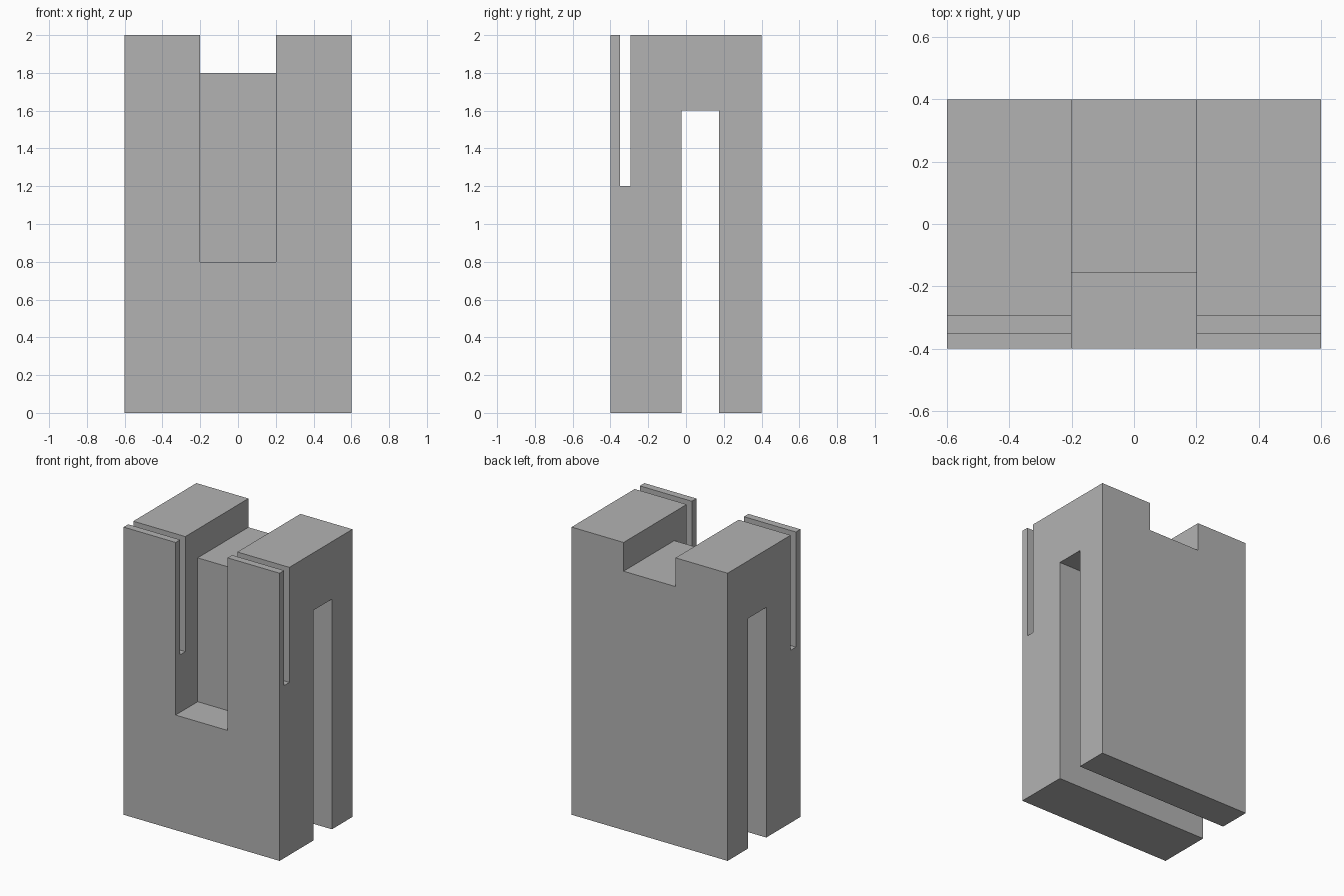
import bpy
import bmesh

cube = bpy.data.objects.get("Cube")
if cube:
    bpy.data.objects.remove(cube, do_unlink=True)

grey = bpy.data.materials.new("mid_grey")
grey.use_nodes = True
colour = (0.45, 0.45, 0.45, 1)
grey.diffuse_color = colour
grey.node_tree.nodes["Principled BSDF"].inputs["Base Color"].default_value = colour


def prism(name, profile, half_width):
    """Extrude a (y, z) side profile along x, centred on x = 0."""
    bm = bmesh.new()
    face = bm.faces.new([bm.verts.new((-half_width, y, z)) for y, z in profile])
    extruded = bmesh.ops.extrude_face_region(bm, geom=[face])["geom"]
    verts = [v for v in extruded if isinstance(v, bmesh.types.BMVert)]
    bmesh.ops.translate(bm, verts=verts, vec=(2 * half_width, 0, 0))
    bmesh.ops.recalc_face_normals(bm, faces=bm.faces)
    mesh = bpy.data.meshes.new(name)
    bm.to_mesh(mesh)
    bm.free()
    mesh.materials.append(grey)
    obj = bpy.data.objects.new(name, mesh)
    bpy.context.collection.objects.link(obj)
    return obj


# Block with the wide slot open below and the narrow slit open above
block = prism("slotted_block", [
    (-0.4, 0), (-0.025, 0), (-0.025, 1.6), (0.175, 1.6), (0.175, 0), (0.4, 0),
    (0.4, 2), (-0.293, 2), (-0.293, 1.2), (-0.35, 1.2), (-0.35, 2), (-0.4, 2),
], 0.6)

# Cutter for the deep front notch and the shallow channel across the top
cutter = prism("notch_cutter", [
    (-0.5, 0.8), (-0.157, 0.8), (-0.157, 1.8), (0.5, 1.8), (0.5, 2.2), (-0.5, 2.2),
], 0.2)
cutter.hide_render = True

notch = block.modifiers.new("notch", 'BOOLEAN')
notch.operation = 'DIFFERENCE'
notch.solver = 'EXACT'
notch.object = cutter
bpy.context.view_layer.objects.active = block
bpy.ops.object.modifier_apply(modifier=notch.name)
bpy.data.objects.remove(cutter, do_unlink=True)
